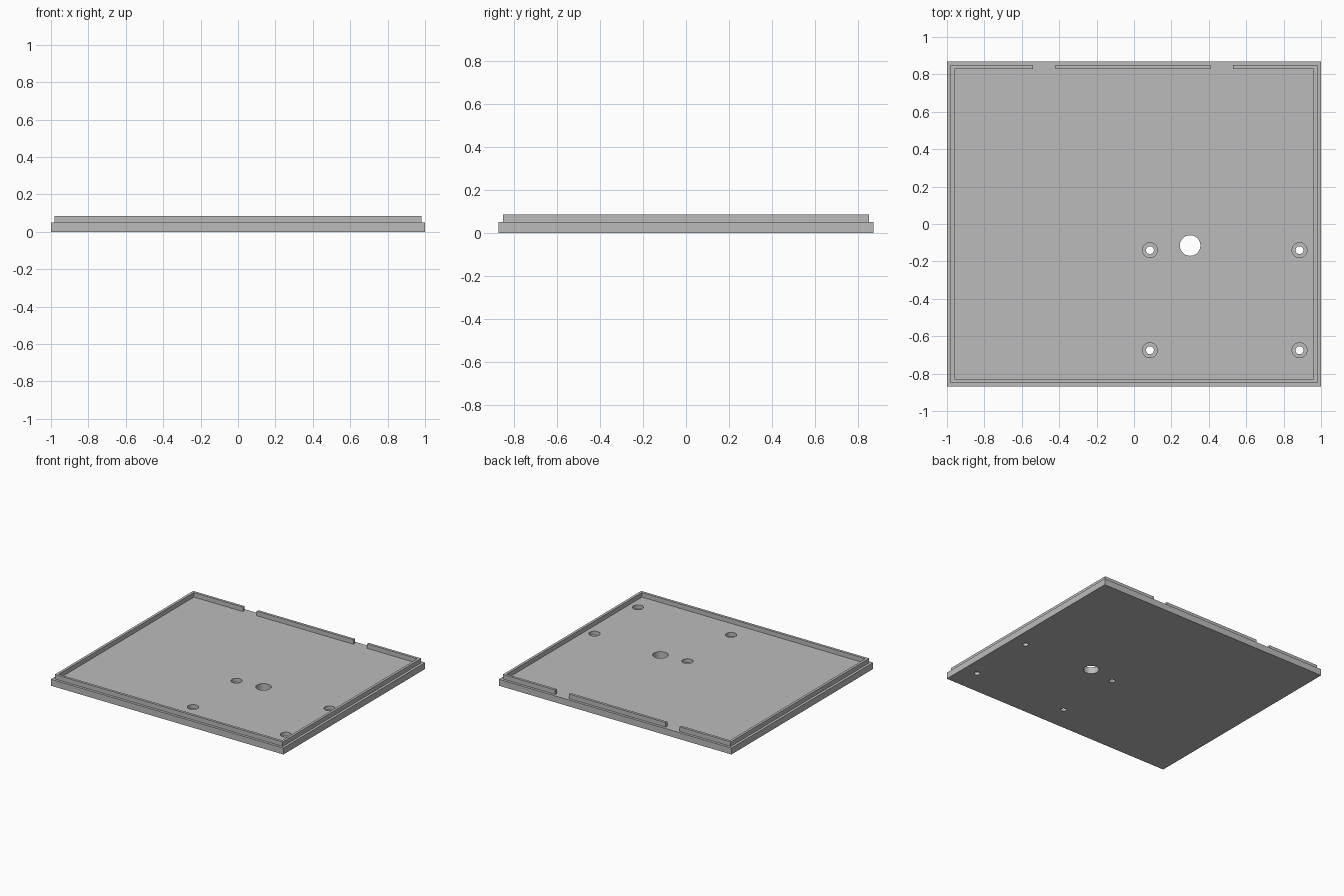
import bpy
import bmesh

cube = bpy.data.objects.get("Cube")
if cube:
    bpy.data.objects.remove(cube, do_unlink=True)

grey = bpy.data.materials.new("plain grey")
grey.use_nodes = True
colour = (0.50, 0.50, 0.50, 1)
grey.diffuse_color = colour
grey.node_tree.nodes["Principled BSDF"].inputs["Base Color"].default_value = colour

BASE_TOP, LIP_TOP = 0.05, 0.085


def extrude_outline(name, outline, z0, z1):
    """Extrude a flat outline from z0 to z1."""
    bm = bmesh.new()
    face = bm.faces.new([bm.verts.new((x, y, z0)) for x, y in outline])
    grown = bmesh.ops.extrude_face_region(bm, geom=[face])["geom"]
    top = [v for v in grown if isinstance(v, bmesh.types.BMVert)]
    bmesh.ops.translate(bm, verts=top, vec=(0, 0, z1 - z0))
    bmesh.ops.recalc_face_normals(bm, faces=bm.faces)
    mesh = bpy.data.meshes.new(name)
    bm.to_mesh(mesh)
    bm.free()
    mesh.materials.append(grey)
    obj = bpy.data.objects.new(name, mesh)
    bpy.context.collection.objects.link(obj)
    return obj


def rectangle(x0, x1, y0, y1):
    return [(x0, y0), (x1, y0), (x1, y1), (x0, y1)]


def drill(target, x, y, z0, z1, radius):
    """Cut a round hole through the target between two heights."""
    bpy.ops.mesh.primitive_cylinder_add(vertices=40, radius=radius, depth=z1 - z0,
                                        location=(x, y, (z0 + z1) / 2))
    cutter = bpy.context.object
    cutter.name = "hole_cutter"
    cutter.hide_render = True
    cutter.data.materials.append(grey)
    cut = target.modifiers.new("hole", "BOOLEAN")
    cut.operation, cut.solver, cut.object = "DIFFERENCE", "EXACT", cutter
    bpy.ops.object.select_all(action="DESELECT")
    bpy.context.view_layer.objects.active = target
    target.select_set(True)
    bpy.ops.object.modifier_apply(modifier=cut.name)
    bpy.data.objects.remove(cutter, do_unlink=True)


# Base plate with one cable hole and four counterbored screw holes
base = extrude_outline("base_plate", rectangle(-1, 1, -0.87, 0.87), 0, BASE_TOP)
drill(base, 0.30, -0.115, -0.1, 0.1, 0.055)
for x in (0.085, 0.885):
    for y in (-0.14, -0.675):
        drill(base, x, y, 0.02, 0.1, 0.04)
        drill(base, x, y, -0.1, 0.1, 0.021)
bpy.ops.object.shade_smooth_by_angle()

# Raised lip wrapping the sides and front, open at two notches in the back
ox, oy, ix, iy = 0.98, 0.85, 0.96, 0.83
gap_left, gap_right = 0.53, -0.54
extrude_outline("wrapping_lip", [
    (gap_right, oy), (-ox, oy), (-ox, -oy), (ox, -oy), (ox, oy), (gap_left, oy),
    (gap_left, iy), (ix, iy), (ix, -iy), (-ix, -iy), (-ix, iy), (gap_right, iy),
], BASE_TOP, LIP_TOP)

# Separate middle section of the back lip
extrude_outline("back_lip", rectangle(-0.42, 0.41, iy, oy), BASE_TOP, LIP_TOP)
